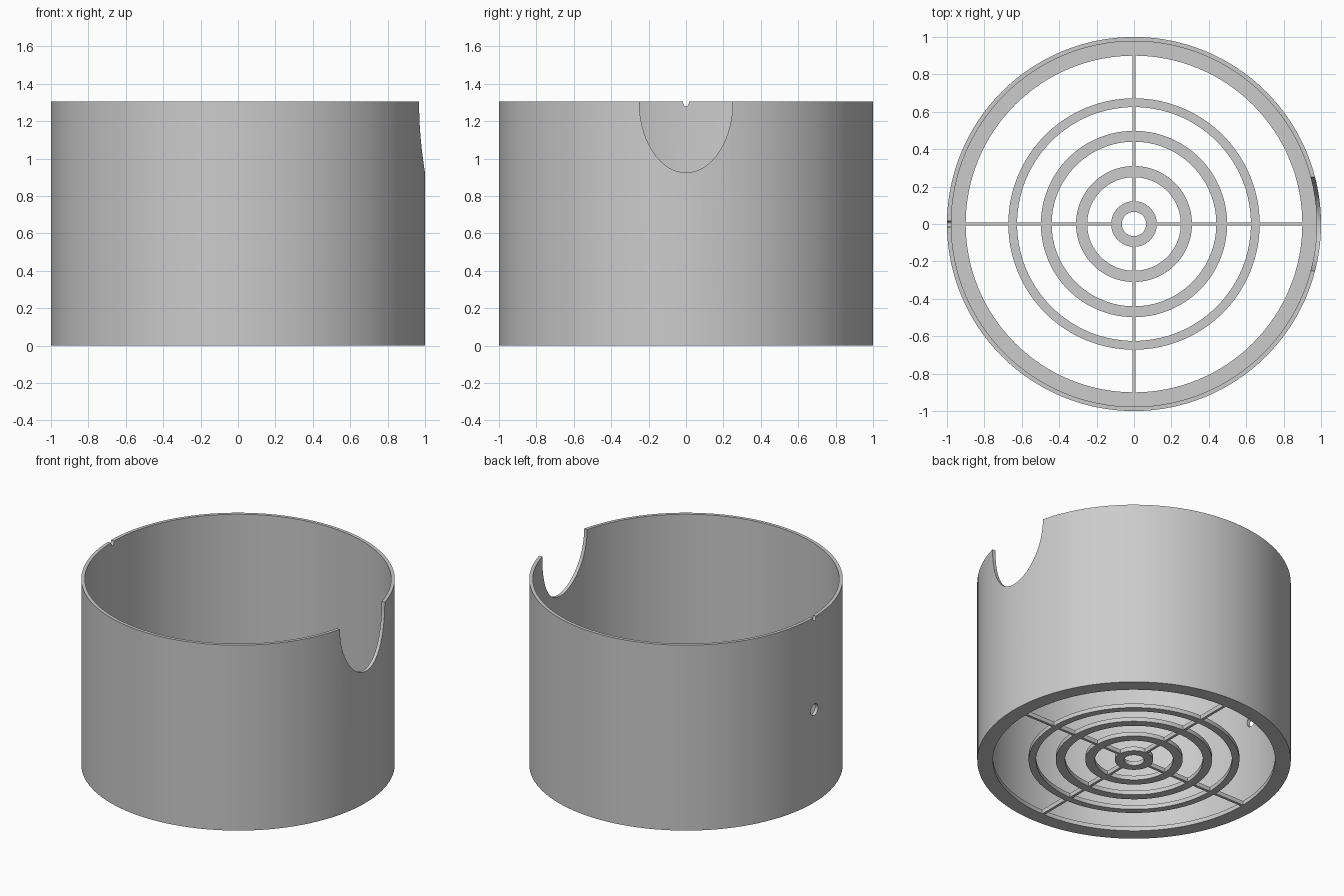
import bpy
import bmesh
import math
from mathutils import Matrix

HEIGHT = 1.305
FLOOR = 0.03
SEGMENTS = 128

if "Cube" in bpy.data.objects:
    bpy.data.objects.remove(bpy.data.objects["Cube"], do_unlink=True)

GREY = (0.6, 0.6, 0.6, 1)
grey = bpy.data.materials.new("plain_grey")
grey.use_nodes = True
grey.diffuse_color = GREY
grey.node_tree.nodes["Principled BSDF"].inputs["Base Color"].default_value = GREY


def add_object(name, bm):
    bmesh.ops.recalc_face_normals(bm, faces=bm.faces)
    mesh = bpy.data.meshes.new(name)
    bm.to_mesh(mesh)
    bm.free()
    mesh.materials.append(grey)
    obj = bpy.data.objects.new(name, mesh)
    bpy.context.collection.objects.link(obj)
    return obj


def select(obj):
    bpy.ops.object.select_all(action='DESELECT')
    obj.select_set(True)
    bpy.context.view_layer.objects.active = obj


def smooth(obj):
    select(obj)
    bpy.ops.object.shade_smooth_by_angle(angle=math.radians(30))


def revolve(name, profile):
    """Turn a closed (radius, z) profile around the z axis."""
    bm = bmesh.new()
    loops = []
    for i in range(SEGMENTS):
        a = math.tau * i / SEGMENTS
        loops.append([bm.verts.new((r * math.cos(a), r * math.sin(a), z)) for r, z in profile])
    n = len(profile)
    for i, loop in enumerate(loops):
        following = loops[(i + 1) % SEGMENTS]
        for j in range(n):
            k = (j + 1) % n
            bm.faces.new((loop[j], following[j], following[k], loop[k]))
    return add_object(name, bm)


def cut(target, x, z, half_width, half_height):
    """Cut an elliptical opening through the wall along x."""
    bm = bmesh.new()
    bmesh.ops.create_cone(bm, cap_ends=True, segments=64, radius1=1, radius2=1, depth=0.4)
    bm.transform(Matrix.Translation((x, 0, z))
                 @ Matrix.Rotation(math.pi / 2, 4, 'Y')
                 @ Matrix.Diagonal((half_height, half_width, 1, 1)))
    cutter = add_object("opening_cutter", bm)
    cutter.hide_render = True
    mod = target.modifiers.new("opening", 'BOOLEAN')
    mod.operation = 'DIFFERENCE'
    mod.solver = 'EXACT'
    mod.object = cutter
    select(target)
    bpy.ops.object.modifier_apply(modifier=mod.name)
    bpy.data.objects.remove(cutter, do_unlink=True)


# Wall with the inward floor lip
wall = revolve("basket_wall", [(1, 0), (1, HEIGHT), (0.977, HEIGHT), (0.977, FLOOR),
                               (0.9, FLOOR), (0.9, 0)])

# Large notch, small opposite notch and the round hole below it
cut(wall, 1, HEIGHT, 0.25, 0.38)
cut(wall, -1, HEIGHT, 0.016, 0.026)
cut(wall, -1, HEIGHT / 2, 0.04, 0.04)
smooth(wall)

# Concentric grille rings
rings = [(0.065, 0.122), (0.25, 0.31), (0.44, 0.498), (0.625, 0.672)]
for i, (inner, outer) in enumerate(rings):
    smooth(revolve(f"grille_ring_{i + 1}",
                   [(outer, 0), (outer, FLOOR), (inner, FLOOR), (inner, 0)]))

# Spoke pieces bridging the gaps between rings
starts = [outer for _, outer in rings]
ends = [inner for inner, _ in rings[1:]] + [0.9]
bm = bmesh.new()
for start, end in zip(starts, ends):
    for q in range(4):
        bmesh.ops.create_cube(bm, size=1, matrix=(
            Matrix.Rotation(q * math.pi / 2, 4, 'Z')
            @ Matrix.Translation(((start + end) / 2, 0, FLOOR / 2))
            @ Matrix.Diagonal((end - start + 0.004, 0.018, FLOOR, 1))))
add_object("grille_spokes", bm)
